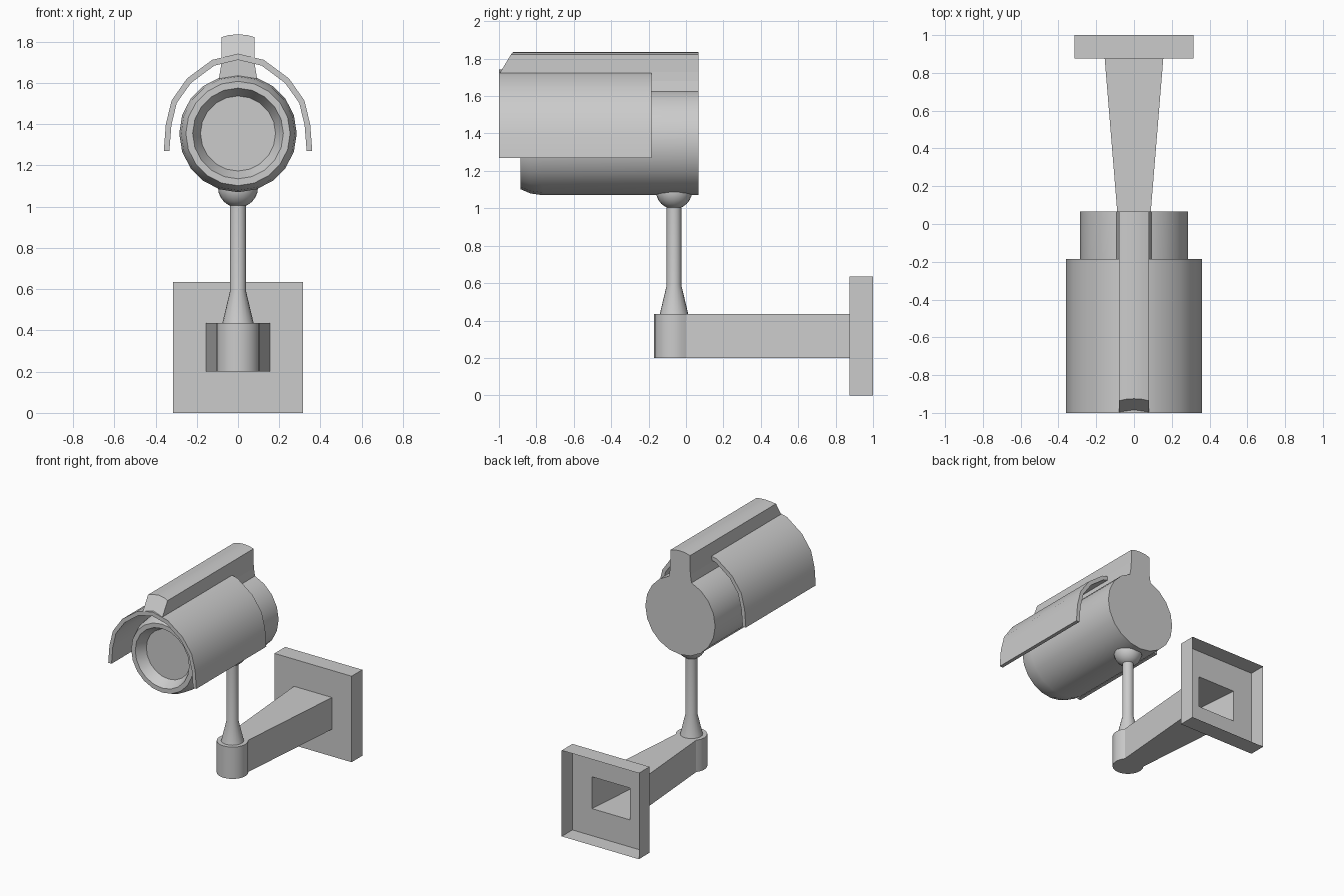
import bpy, bmesh
from math import sin, cos, pi, radians

if "Cube" in bpy.data.objects:
    bpy.data.objects.remove(bpy.data.objects["Cube"])


def finish(name, bm, smooth=None):
    bmesh.ops.remove_doubles(bm, verts=bm.verts, dist=1e-5)
    bmesh.ops.recalc_face_normals(bm, faces=bm.faces)
    mesh = bpy.data.meshes.new(name)
    bm.to_mesh(mesh)
    bm.free()
    ob = bpy.data.objects.new(name, mesh)
    bpy.context.collection.objects.link(ob)
    if smooth:
        bpy.ops.object.select_all(action='DESELECT')
        ob.select_set(True)
        bpy.context.view_layer.objects.active = ob
        bpy.ops.object.shade_smooth_by_angle(angle=radians(smooth))
    return ob


def lathe(name, profile, place, sides, smooth=30):
    """Revolve (radius, height) points; place maps (u, v, height) to xyz."""
    bm = bmesh.new()
    rings = []
    for r, h in profile:
        if r == 0:
            rings.append([bm.verts.new(place(0, 0, h))] * sides)
        else:
            rings.append([bm.verts.new(place(r * cos(2 * pi * i / sides), r * sin(2 * pi * i / sides), h))
                          for i in range(sides)])
    for a, b in zip(rings, rings[1:]):
        for i in range(sides):
            j = (i + 1) % sides
            bm.faces.new(list(dict.fromkeys((a[i], a[j], b[j], b[i]))))
    return finish(name, bm, smooth)


def extrude_y(name, outline, y0, y1, smooth=None):
    """Prism along y from an (x, z) outline."""
    bm = bmesh.new()
    face = bm.faces.new([bm.verts.new((x, y0, z)) for x, z in outline])
    new = bmesh.ops.extrude_face_region(bm, geom=[face])['geom']
    bmesh.ops.translate(bm, vec=(0, y1 - y0, 0), verts=[v for v in new if isinstance(v, bmesh.types.BMVert)])
    bm.faces.new(list(face.verts)) if not face.is_valid else None
    return bm if name is None else finish(name, bm, smooth)


def mirror(half):
    """Close a right-hand half profile running top to bottom."""
    return half + [(-x, z) for x, z in reversed(half) if x != 0]


POST_Y = -0.064
CAM_Z = 1.355
BACK = 0.067
ARM_LOW, ARM_HIGH = 0.2, 0.435

# wall plate: thin box open at the back, with an opening into the arm
bm = bmesh.new()


def rect(hx, y, z0, z1):
    return [bm.verts.new(p) for p in ((-hx, y, z0), (hx, y, z0), (hx, y, z1), (-hx, y, z1))]


loops = [rect(0.315, 1.0, 0, 0.635), rect(0.315, 0.875, 0, 0.635), rect(0.155, 0.875, ARM_LOW, ARM_HIGH)]
for a, b in zip(loops, loops[1:]):
    for i in range(4):
        bm.faces.new((a[i], a[(i + 1) % 4], b[(i + 1) % 4], b[i]))
finish("wall_plate", bm)

# tapered hollow arm with rounded end
angles = [radians(38 - 256 * i / 14) for i in range(15)]
plan = [(0.155, 0.875)] + [(0.106 * cos(a), POST_Y + 0.106 * sin(a)) for a in angles] + [(-0.155, 0.875)]
bm = bmesh.new()
low = [bm.verts.new((x, y, ARM_LOW)) for x, y in plan]
high = [bm.verts.new((x, y, ARM_HIGH)) for x, y in plan]
bm.faces.new(low)
bm.faces.new(high)
for i in range(len(plan) - 1):
    bm.faces.new((low[i], low[i + 1], high[i + 1], high[i]))
finish("arm", bm, 28)

# post with flared foot, and ball joint


def upright(u, v, h):
    return (u, POST_Y + v, h)


lathe("post", [(0.076, ARM_HIGH), (0.039, 0.59), (0.039, 1.03)], upright, 20)
ball = [(0.097 * sin(pi * i / 12), 1.093 - 0.097 * cos(pi * i / 12)) for i in range(1, 12)]
lathe("ball_joint", [(0, 0.996)] + ball + [(0, 1.19)], upright, 20)

# camera body with rounded nose and recessed lens
lathe("camera_body",
      [(0, BACK), (0.285, BACK), (0.285, -0.765), (0.276, -0.83), (0.253, -0.885),
       (0.22, -0.885), (0.182, -0.81), (0, -0.81)],
      lambda u, v, h: (u, h, CAM_Z + v), 20)

# curved sun visor
outer = [(0, 1.742), (0.125, 1.712), (0.247, 1.622), (0.322, 1.515), (0.35, 1.4), (0.36, 1.27)]
inner = [(0.333, 1.27), (0.323, 1.395), (0.297, 1.503), (0.228, 1.6), (0.115, 1.684), (0, 1.712)]
visor = outer + inner + [(-x, z) for x, z in inner[-2::-1]] + [(-x, z) for x, z in outer[:0:-1]]
# split at the crown so each half is a clean outline
bm = bmesh.new()
for s in (1, -1):
    rows = [[bm.verts.new((s * x, y, z)) for x, z in prof]
            for prof, y in ((outer, -1), (outer, -0.184), (inner[::-1], -0.184), (inner[::-1], -1))]
    for k in range(4):
        a, b = rows[k], rows[(k + 1) % 4]
        for i in range(5):
            bm.faces.new((a[i], a[i + 1], b[i + 1], b[i]))
    bm.faces.new([r[-1] for r in rows])
finish("sun_visor", bm, 35)

# top rail, its front end sloped back
bm = bmesh.new()
rail = mirror([(0, 1.836), (0.045, 1.832), (0.08, 1.822), (0.08, 1.715)])
front = [bm.verts.new((x, -1 + max(0, z - 1.742) * 0.8, z)) for x, z in rail]
rear = [bm.verts.new((x, BACK, z)) for x, z in rail]
bm.faces.new(front)
bm.faces.new(rear)
for i in range(len(rail)):
    j = (i + 1) % len(rail)
    bm.faces.new((front[i], front[j], rear[j], rear[i]))
finish("top_rail", bm, 25)

# flared web joining rail to body
bm = bmesh.new()
web = mirror([(0.08, 1.73), (0.083, 1.68), (0.092, 1.625), (0.092, 1.58)])
ends = [[bm.verts.new((x, y, z)) for x, z in web] for y in (-0.8, BACK)]
for e in ends:
    bm.faces.new(e)
for i in range(len(web)):
    j = (i + 1) % len(web)
    bm.faces.new((ends[0][i], ends[0][j], ends[1][j], ends[1][i]))
finish("rail_web", bm)
